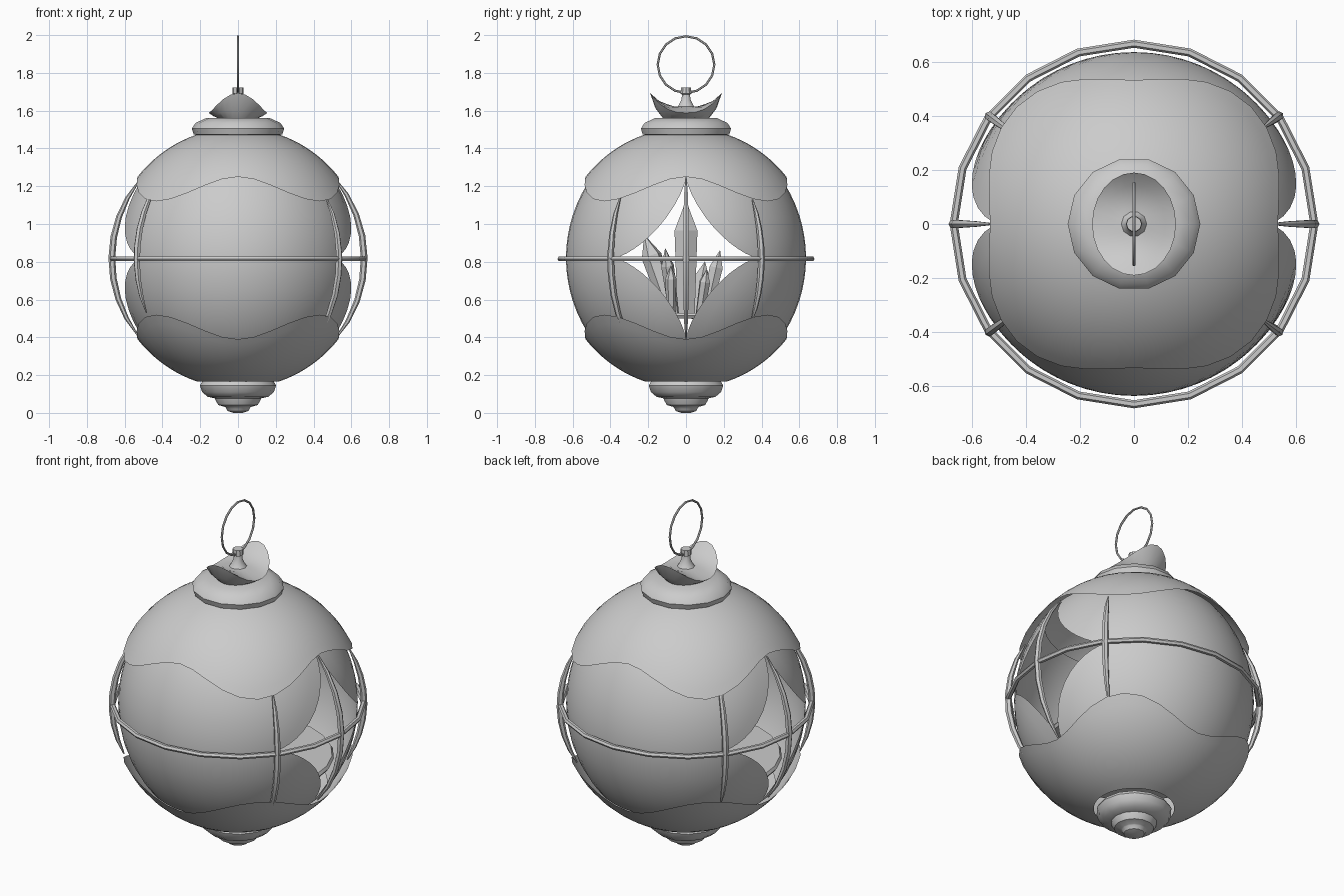
import bpy, math
from math import sin, cos, pi, radians, sqrt
from mathutils import Vector

if "Cube" in bpy.data.objects:
    bpy.data.objects.remove(bpy.data.objects["Cube"])

CZ = 0.82  # centre height of the globe


def grid(name, rows, wrap=True, caps=False, angle=35):
    """Skin rows of points into a smooth mesh object."""
    n = len(rows[0])
    verts = [tuple(p) for r in rows for p in r]
    faces = []
    for i in range(len(rows) - 1):
        for j in range(n if wrap else n - 1):
            k = (j + 1) % n
            faces.append((i * n + j, i * n + k, (i + 1) * n + k, (i + 1) * n + j))
    if caps:
        faces.append(tuple(reversed(range(n))))
        faces.append(tuple(range((len(rows) - 1) * n, len(rows) * n)))
    me = bpy.data.meshes.new(name)
    me.from_pydata(verts, [], faces)
    me.validate()
    ob = bpy.data.objects.new(name, me)
    bpy.context.collection.objects.link(ob)
    bpy.ops.object.select_all(action='DESELECT')
    ob.select_set(True)
    bpy.context.view_layer.objects.active = ob
    bpy.ops.object.shade_smooth_by_angle(angle=radians(angle))
    return ob


def circle(r, z, n):
    return [(r * cos(2 * pi * j / n), r * sin(2 * pi * j / n), z) for j in range(n)]


def lathe(name, profile, n=14):
    return grid(name, [circle(r, z, n) for r, z in profile], caps=True)


# Wavy-edged upper and lower caps of the globe
def cap(name, s):
    rows = []
    for i in range(11):
        t = i / 10
        row = []
        for j in range(40):
            a = 2 * pi * j / 40
            edge = 0.43 - 0.13 * sin(2 * a) ** 2
            lat = math.asin(edge / 0.69) * (1 - t) + math.asin(0.655 / 0.69) * t
            r, z = 0.68 * cos(lat), 0.69 * sin(lat)
            row.append((r * cos(a), r * sin(a), CZ + s * z))
        rows.append(row if s > 0 else row[::-1])
    grid(name, rows)


cap("upper_shell", 1)
cap("lower_shell", -1)

# Front and back panels leaving a four-pointed star opening on each side
heights = [0, .01, .025, .05, .08, .12, .17, .22, .28, .34, .39, .43, .46]
heights = [-h for h in heights[:0:-1]] + heights
for name, s in (("front_panel", -1), ("back_panel", 1)):
    rows = []
    for dz in heights:
        r = 0.635 * sqrt(1 - (dz / 0.69) ** 2)
        u = max(0, 1 - (abs(dz) / 0.43) ** 0.72)
        a0 = math.asin(0.38 * u ** 1.39 / r)
        angs = [a0 + (pi - 2 * a0) * j / 20 for j in range(21)]
        row = [(r * cos(a), s * r * sin(a), CZ + dz) for a in angs]
        rows.append(row if s > 0 else row[::-1])
    grid(name, rows, wrap=False)

# Equator hoop
rows = []
for i in range(21):
    a = 2 * pi * i / 20
    rows.append([((0.666 + 0.015 * cos(b)) * cos(a), (0.666 + 0.015 * cos(b)) * sin(a),
                  0.815 + 0.014 * sin(b)) for b in [2 * pi * k / 6 for k in range(6)]])
grid("equator_hoop", rows)


# Tapered cage ribs lying on arcs around the globe
def rib(name, az, z0, z1):
    R = 0.668
    l0, l1 = math.asin((z0 - 0.815) / R), math.asin((z1 - 0.815) / R)
    out, side = Vector((cos(az), sin(az), 0)), Vector((-sin(az), cos(az), 0))
    rows = []
    for i in range(9):
        t = i / 8
        l = l0 + (l1 - l0) * t
        d = out * cos(l) + Vector((0, 0, sin(l)))
        w = 0.018 * (0.2 + 0.8 * sin(pi * t) ** 0.6 if 0 < t < 1 else 0.2)
        rows.append([Vector((0, 0, 0.815)) + d * (R + w * cos(b)) + side * (w * sin(b))
                     for b in [2 * pi * k / 6 for k in range(6)]])
    grid(name, rows, caps=True)


D = 36.7
for name, deg, z0, z1 in (("right_rib", 0, .39, 1.25), ("left_rib", 180, .41, 1.23),
                          ("front_right_rib", -D, .35, 1.15), ("back_right_rib", D, .48, 1.13),
                          ("front_left_rib", 180 + D, .53, 1.22),
                          ("back_left_rib", 180 - D, .48, 1.22)):
    rib(name, radians(deg), z0, z1)

# Collar and stepped base
lathe("collar", [(.20, 1.465), (.235, 1.475), (.245, 1.505), (.225, 1.535), (.17, 1.56), (.05, 1.565)])
lathe("base_steps", [(.025, 0), (.055, .01), (.065, .028), (.07, .032), (.105, .042), (.12, .07),
                     (.122, .077), (.16, .085), (.19, .11), (.202, .145), (.19, .165)])

# Saddle-shaped crown with two upturned horns
rows = []
for t, z in ((.62, 1.555), (.85, 1.572), (1, None), (.75, 'm'), (.35, 1.62), (.02, 1.625)):
    row = []
    for j in range(24):
        a = 2 * pi * j / 24
        rim = 1.588 + 0.105 * abs(sin(a)) ** 2.5
        h = rim if z is None else (rim + 1.61) / 2 if z == 'm' else z
        if t == .85:
            h += 0.04 * abs(sin(a)) ** 2.5
        row.append((.155 * t * cos(a), .19 * t * sin(a), h))
    rows.append(row)
grid("crown_saddle", rows, caps=True)
lathe("crown_knob", [(.055, 1.61), (.04, 1.63), (.025, 1.66), (.022, 1.685), (.03, 1.69), (.028, 1.722)], 10)

# Hanging ring
rows = []
for i in range(17):
    a = 2 * pi * i / 16
    rows.append([(.006 * sin(b), (.15 + .006 * cos(b)) * cos(a), 1.844 + (.15 + .006 * cos(b)) * sin(a))
                 for b in [pi * k / 3 for k in range(6)]])
grid("hanging_ring", rows)

# Inner floor and faceted crystals
lathe("inner_floor", [(.50, .50), (.51, .515), (.50, .53)], 24)


def crystal(name, base, tip, w):
    b, t = Vector(base), Vector(tip)
    q = (t - b).to_track_quat('Z', 'Y')
    L = (t - b).length
    rows = [[b + q @ Vector((r * w * cos(pi * k / 3), r * w * sin(pi * k / 3), f * L)) for k in range(6)]
            for f, r in ((0, .75), (.75, 1), (1, .03))]
    grid(name, rows, caps=True, angle=10)


for i, (base, tip, w) in enumerate([
        ((0, 0, .5), (0, 0, 1.12), .07),
        ((-.05, -.07, .5), (-.1, -.22, .94), .055),
        ((.1, -.06, .5), (.15, -.11, .87), .035),
        ((.15, -.08, .5), (.2, -.08, .78), .03),
        ((.05, .1, .5), (.05, .18, .86), .04),
        ((.15, .07, .5), (.2, .11, .76), .03),
        ((-.12, .05, .5), (-.2, .1, .8), .04)]):
    crystal("crystal_%d" % (i + 1), base, tip, w)
